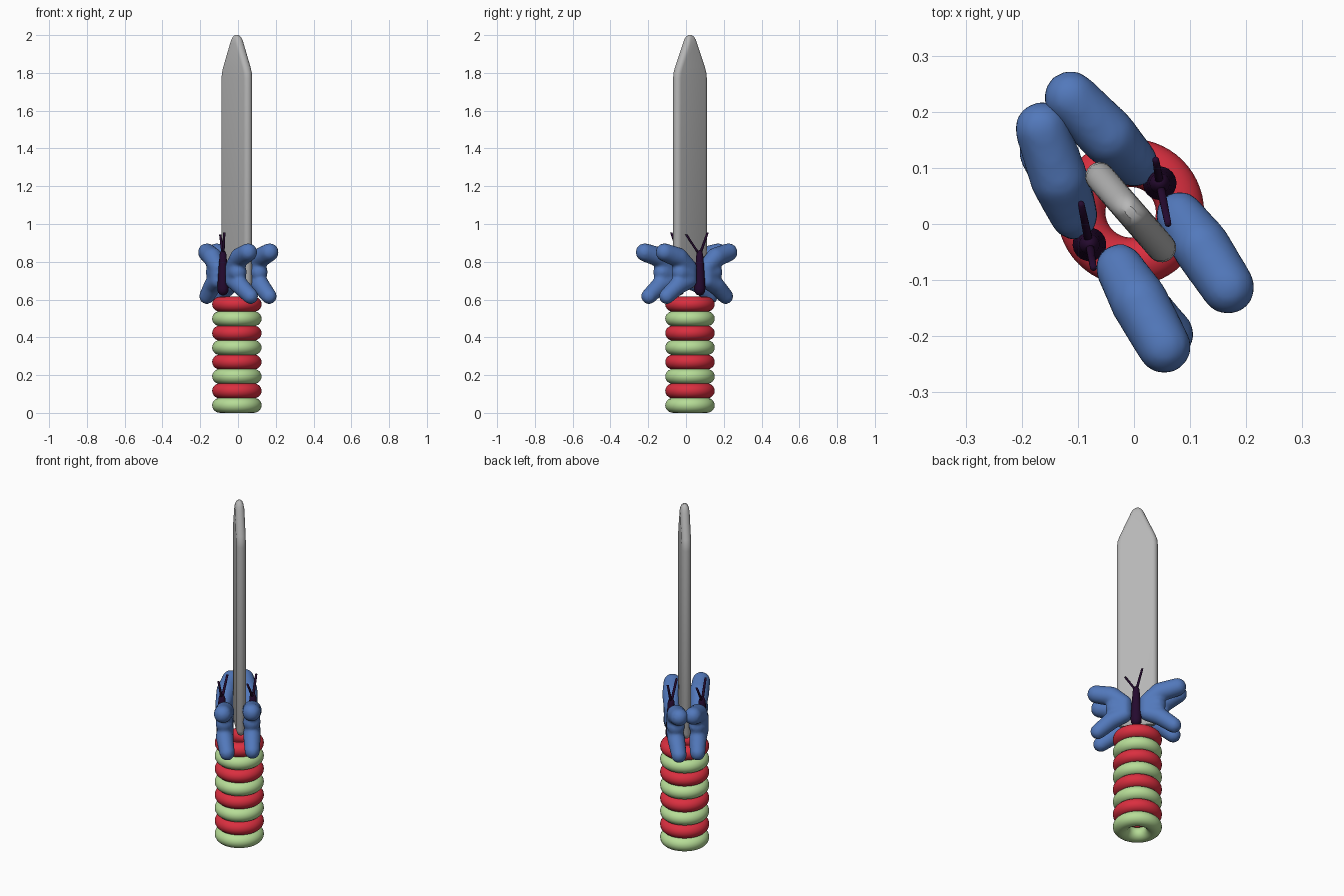
import bpy, bmesh, math
from mathutils import Vector, Matrix

if "Cube" in bpy.data.objects:
    bpy.data.objects.remove(bpy.data.objects["Cube"])

CENTRE = Vector((-0.006, 0.021, 0))
TURN = math.radians(-49)          # heading of the blade's flat side


def material(name, rgb):
    m = bpy.data.materials.new(name)
    m.diffuse_color = (*rgb, 1)
    m.use_nodes = True
    m.node_tree.nodes["Principled BSDF"].inputs["Base Color"].default_value = m.diffuse_color
    return m


RED = material("red", (0.70, 0.028, 0.050))
GREEN = material("pale green", (0.47, 0.72, 0.31))
BLUE = material("blue", (0.085, 0.19, 0.50))
STEEL = material("steel grey", (0.47, 0.47, 0.47))
PURPLE = material("dark purple", (0.018, 0.003, 0.028))


def finish(bm, name, mat):
    """Turn a part built in the (d, n, z) frame to its place and make an object."""
    bmesh.ops.transform(bm, matrix=Matrix.Translation(CENTRE) @ Matrix.Rotation(TURN, 4, 'Z'), verts=bm.verts)
    bmesh.ops.recalc_face_normals(bm, faces=bm.faces)
    for f in bm.faces:
        f.smooth = True
    me = bpy.data.meshes.new(name)
    bm.to_mesh(me)
    bm.free()
    me.materials.append(mat)
    ob = bpy.data.objects.new(name, me)
    bpy.context.collection.objects.link(ob)
    return ob


def loft(bm, rings):
    """Skin a list of closed rings and cap both ends."""
    rows = [[bm.verts.new(p) for p in ring] for ring in rings]
    for a, b in zip(rows, rows[1:]):
        for i in range(len(a)):
            j = (i + 1) % len(a)
            bm.faces.new((a[i], a[j], b[j], b[i]))
    bm.faces.new(rows[0][::-1])
    bm.faces.new(rows[-1])


def circle(c, r, z, n=20):
    return [(c[0] + r * math.cos(2 * math.pi * i / n), c[1] + r * math.sin(2 * math.pi * i / n), z) for i in range(n)]


# Handle: stacked rings in alternating colours
for i in range(8):
    bpy.ops.mesh.primitive_torus_add(major_segments=56, minor_segments=20, major_radius=0.088, minor_radius=0.043,
                                     location=CENTRE + Vector((0, 0, 0.04 + 0.0765 * i)))
    ring = bpy.context.object
    ring.name = f"handle_ring_{i + 1}"
    ring.scale.z = 0.93
    ring.data.materials.append(RED if i % 2 else GREEN)
    bpy.ops.object.shade_smooth()


# Blade: rounded slab tapering to a blunt point
def stadium(z, w, r, n=10):
    pts = []
    for side in (1, -1):
        for k in range(n + 1):
            a = -math.pi / 2 + math.pi * k / n
            pts.append((side * (w - r + r * math.cos(a)), side * r * math.sin(a), z))
    return pts


bm = bmesh.new()
loft(bm, [stadium(*row) for row in (
    (0.66, 0.092, 0.012), (0.67, 0.103, 0.020), (0.69, 0.110, 0.026), (1.77, 0.110, 0.026), (1.80, 0.107, 0.026),
    (1.83, 0.097, 0.026), (1.955, 0.042, 0.025), (1.975, 0.034, 0.022), (1.99, 0.024, 0.017), (2.0, 0.011, 0.008))])
blade = finish(bm, "blade", STEEL)
bpy.ops.object.select_all(action='DESELECT')
blade.select_set(True)
bpy.context.view_layer.objects.active = blade
bpy.ops.object.shade_smooth_by_angle(angle=math.radians(40))

# Butterflies: body depth, root depth, then for each wing its (upper tip, lower tip) places
BUTTERFLIES = {
    "back": (1, 0.073, 0.062, {"left": ((-0.224, 0.053), (-0.205, 0.052)), "right": ((0.215, 0.043), (0.205, 0.048))}),
    "front": (-1, -0.093, -0.080, {"left": ((-0.216, -0.022), (-0.185, -0.050)),
                                   "right": ((0.220, -0.112), (0.212, -0.088))}),
}

for which, (sign, body_n, root_n, wings) in BUTTERFLIES.items():
    body = (-0.005, body_n)
    # Wings: rounded lobes melted together
    for side, (up, low) in wings.items():
        s = 1 if side == "right" else -1
        mid_n = root_n * 0.6 + up[1] * 0.4
        lobes = [   # points with radii: upper lobe, lower lobe, web between them
            [(s * 0.062, root_n, 0.770, 0.044), (s * 0.13, mid_n, 0.823, 0.053), (*up, 0.850, 0.049)],
            [(s * 0.062, root_n, 0.700, 0.044), (s * 0.13, mid_n, 0.675, 0.048), (*low, 0.617, 0.042)],
            [(s * 0.062, root_n, 0.735, 0.044), (s * 0.115, mid_n, 0.745, 0.048)],
        ]
        bm = bmesh.new()
        for path in lobes:
            for a, b in zip(path, path[1:]):
                for k in range(7):
                    p = Vector(a).lerp(Vector(b), k / 6)
                    bmesh.ops.create_uvsphere(bm, u_segments=20, v_segments=12, radius=p[3],
                                              matrix=Matrix.Translation(p[:3]))
        wing = finish(bm, f"{which}_butterfly_{side}_wing", BLUE)
        rm = wing.modifiers.new("melt", 'REMESH')
        rm.mode = 'VOXEL'
        rm.voxel_size = 0.009
        rm.use_smooth_shade = True
        sm = wing.modifiers.new("soften", 'SMOOTH')
        sm.factor = 0.5
        sm.iterations = 10

    # Body: teardrop, thick at the bottom
    bm = bmesh.new()
    loft(bm, [circle(body, r, z) for z, r in (
        (0.622, 0.006), (0.628, 0.019), (0.642, 0.028), (0.66, 0.030), (0.71, 0.027),
        (0.80, 0.021), (0.84, 0.018), (0.855, 0.012), (0.862, 0.004))])
    finish(bm, f"{which}_butterfly_body", PURPLE)

    # Antennae: thin leaning rods
    for n, (dx, dy, top) in enumerate(((-0.036, 0.022, 0.955), (0.064, -0.036, 0.945))):
        bm = bmesh.new()
        loft(bm, [circle((body[0] + sign * dx * t, body[1] + sign * dy * t), 0.008 - 0.002 * t,
                         0.835 + (top - 0.835) * t, 10) for t in (0, 0.33, 0.66, 1)])
        finish(bm, f"{which}_butterfly_antenna_{n + 1}", PURPLE)
